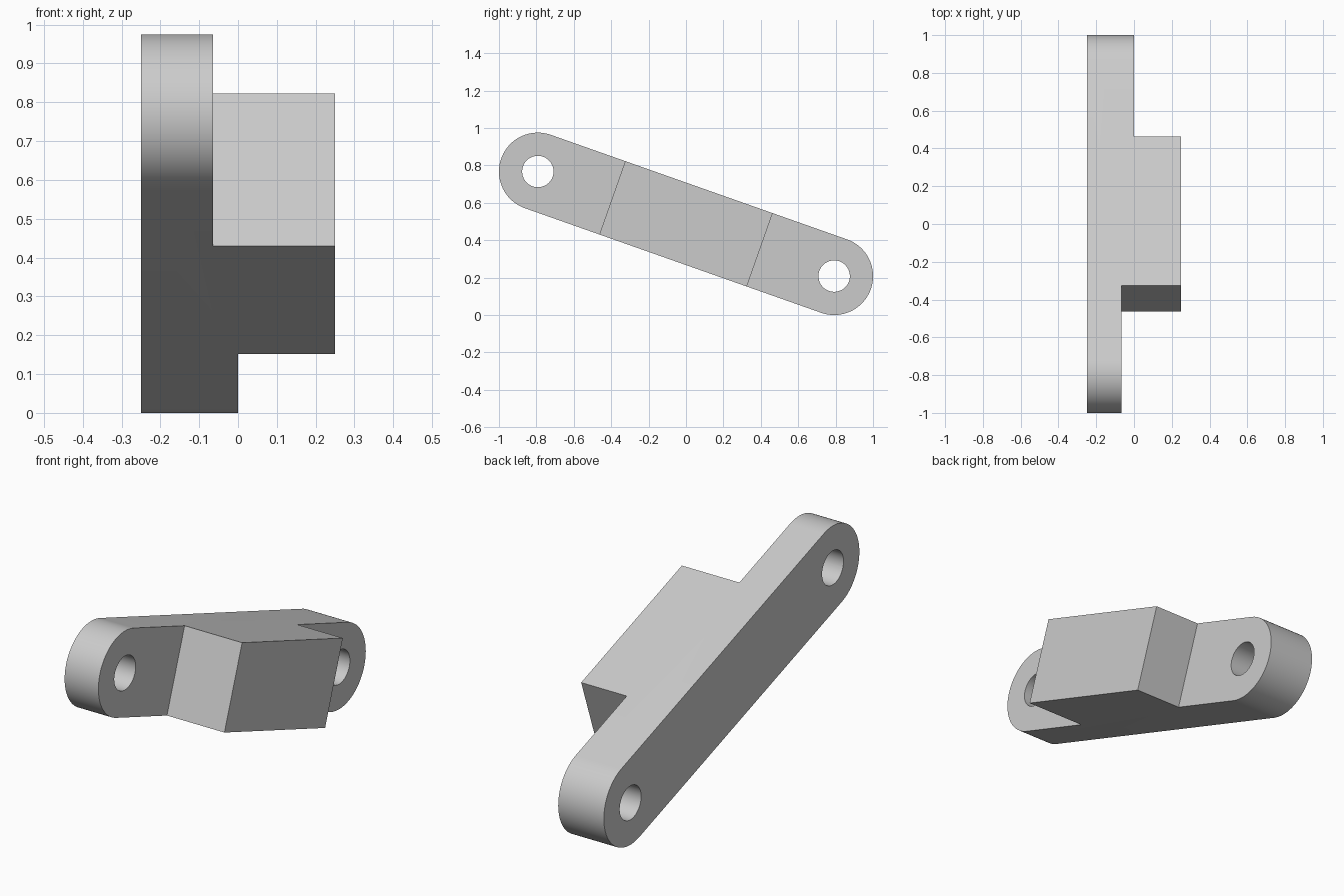
import bpy, bmesh, math
from mathutils import Matrix, Vector

cube = bpy.data.objects.get("Cube")
if cube:
    bpy.data.objects.remove(cube, do_unlink=True)

SIDE = 0.25      # half thickness of the bar
RADIUS = 0.208   # rounded end radius
REACH = 0.84     # centre of the bar to each hole
HOLE = 0.084     # hole radius
BLOCK = 0.418    # half length of the thick middle
TILT = Matrix.Translation((0, 0, 0.4875)) @ Matrix.Rotation(math.radians(-19.44), 4, 'X')

grey = bpy.data.materials.new("light grey")
grey.use_nodes = True
colour = (0.6, 0.6, 0.6, 1)
grey.diffuse_color = colour
grey.node_tree.nodes["Principled BSDF"].inputs["Base Color"].default_value = colour


def arc(centre, radius, start, sweep, steps):
    """Points (y, z) along an arc, angles in degrees."""
    return [(centre + radius * math.cos(math.radians(start + sweep * i / steps)),
             radius * math.sin(math.radians(start + sweep * i / steps)))
            for i in range(steps + 1)]


def prism(name, outline, x0, x1):
    """Extrude a (y, z) outline from x0 to x1 and tilt it into place."""
    bm = bmesh.new()
    face = bm.faces.new([bm.verts.new((x0, y, z)) for y, z in outline])
    top = bmesh.ops.extrude_face_region(bm, geom=[face])["geom"]
    moved = [v for v in top if isinstance(v, bmesh.types.BMVert)]
    bmesh.ops.translate(bm, verts=moved, vec=Vector((x1 - x0, 0, 0)))
    bmesh.ops.recalc_face_normals(bm, faces=bm.faces)
    bm.transform(TILT)
    mesh = bpy.data.meshes.new(name)
    bm.to_mesh(mesh)
    bm.free()
    mesh.materials.append(grey)
    obj = bpy.data.objects.new(name, mesh)
    bpy.context.collection.objects.link(obj)
    return obj


# Round-ended bar
ends = arc(REACH, RADIUS, -90, 180, 48) + arc(-REACH, RADIUS, 90, 180, 48)
bar = prism("link_bar", ends, -SIDE, SIDE)

# Cutters: a step that thins each end, and a bolt hole through it
cutters = []
for label, sign, lug_x in (("front", -1, -0.065), ("rear", 1, 0.0)):
    near, far = sign * BLOCK, sign * 1.3
    step = [(near, -0.5), (far, -0.5), (far, 0.5), (near, 0.5)]
    cutters.append(prism(label + "_step_cutter", step, lug_x, 0.5))
    hole = arc(sign * REACH, HOLE, 0, 360, 48)[:-1]
    cutters.append(prism(label + "_hole_cutter", hole, -0.5, 0.5))

bpy.ops.object.select_all(action='DESELECT')
bpy.context.view_layer.objects.active = bar
bar.select_set(True)
for cutter in cutters:
    cutter.hide_render = True
    cut = bar.modifiers.new(cutter.name, 'BOOLEAN')
    cut.operation = 'DIFFERENCE'
    cut.solver = 'EXACT'
    cut.object = cutter
    bpy.ops.object.modifier_apply(modifier=cut.name)
    bpy.data.objects.remove(cutter, do_unlink=True)

bpy.ops.object.shade_smooth_by_angle(angle=math.radians(30))
